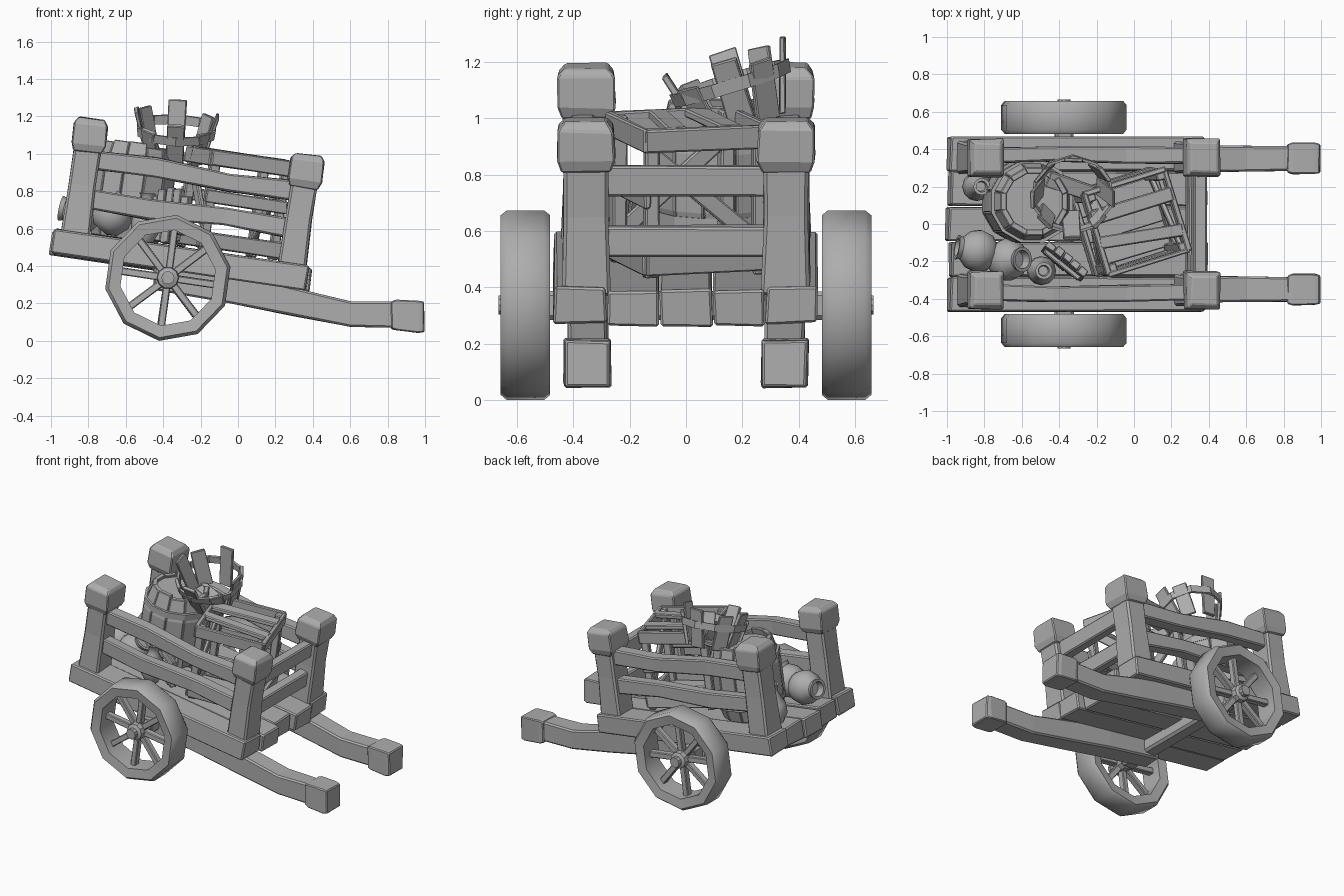
import bpy, bmesh, math, random
from mathutils import Matrix, Vector

random.seed(4)
if "Cube" in bpy.data.objects:
    bpy.data.objects.remove(bpy.data.objects["Cube"])

wood = bpy.data.materials.new("plain_grey")
wood.use_nodes = True
GREY = (0.42, 0.42, 0.42, 1)
wood.diffuse_color = GREY
wood.node_tree.nodes["Principled BSDF"].inputs["Base Color"].default_value = GREY


def place(x, y, z, rx=0, ry=0, rz=0):
    m = Matrix.Translation((x, y, z))
    for angle, axis in ((rz, 'Z'), (ry, 'Y'), (rx, 'X')):
        m = m @ Matrix.Rotation(math.radians(angle), 4, axis)
    return m


WORLD = Matrix()
BED = place(-0.3, 0, 0.5, ry=8.4)      # tilted frame of the cart bed


def finish(name, bm, matrix, bevel=0.0, smooth=0):
    bmesh.ops.recalc_face_normals(bm, faces=bm.faces)
    mesh = bpy.data.meshes.new(name)
    bm.to_mesh(mesh)
    bm.free()
    mesh.materials.append(wood)
    ob = bpy.data.objects.new(name, mesh)
    bpy.context.collection.objects.link(ob)
    ob.matrix_world = matrix
    if bevel:
        mod = ob.modifiers.new("edge_wear", 'BEVEL')
        mod.width, mod.segments = bevel, 1
    if smooth:
        bpy.ops.object.select_all(action='DESELECT')
        ob.select_set(True)
        bpy.context.view_layer.objects.active = ob
        bpy.ops.object.shade_smooth_by_angle(angle=math.radians(smooth))
    return ob


def beam(name, stations, matrix, bevel=0.01, wobble=0.0):
    """Loft of rectangles along x: each station is (x, y, z, half y, half z)."""
    bm = bmesh.new()
    rings = []
    for x, y, z, a, b in stations:
        r = lambda: random.uniform(-wobble, wobble)
        rings.append([bm.verts.new((x + r(), y + s * a + r(), z + t * b + r()))
                      for s, t in ((-1, -1), (1, -1), (1, 1), (-1, 1))])
    for p, q in zip(rings, rings[1:]):
        for i in range(4):
            j = (i + 1) % 4
            bm.faces.new((p[i], p[j], q[j], q[i]))
    bm.faces.new(rings[0])
    bm.faces.new(rings[-1])
    return finish(name, bm, matrix, bevel)


def plank(name, length, width, thick, matrix, bevel=0.006, wobble=0.004):
    h = length / 2
    return beam(name, [(s * h, 0, 0, width / 2, thick / 2) for s in (-1, 1)],
                matrix, bevel, wobble)


def lathe(name, profile, sides, matrix, closed=False, start=0, smooth=0, bevel=0):
    bm = bmesh.new()
    rings = []
    for r, h in profile:
        rings.append([bm.verts.new((r * math.cos(a), r * math.sin(a), h)) for a in
                      (math.radians(start) + math.tau * i / sides for i in range(sides))])
    pairs = list(zip(rings, rings[1:])) + ([(rings[-1], rings[0])] if closed else [])
    for p, q in pairs:
        for i in range(sides):
            j = (i + 1) % sides
            bm.faces.new((p[i], p[j], q[j], q[i]))
    if not closed:
        bm.faces.new(rings[0])
        bm.faces.new(rings[-1])
    return finish(name, bm, matrix, bevel, smooth)


# Bed boards, the outer ones carrying the posts
for i in range(5):
    shift = (0, 0.012, -0.015, 0.008, 0)[i]
    drop = (0, -0.008, -0.012, -0.006, 0)[i]
    plank("bed_board", 1.375 + shift, 0.184, 0.13,
          BED @ place(shift, (i - 2) * 0.188, -0.065 + drop), 0.008, 0.005)

for side in (-1, 1):
    label = "left" if side > 0 else "right"

    # Corner posts with heavy chamfered caps
    for u, end in ((-0.576, "back"), (0.597, "front")):
        top = 0.61 if u < 0 else 0.59
        up = BED @ place(u, side * 0.355, 0, ry=-90)
        beam(end + "_post", [(-0.03, 0, 0, 0.088, 0.078), (0.25, 0, 0, 0.08, 0.07),
                             (top - 0.12, 0, 0, 0.082, 0.072)], up, 0.012, 0.004)
        beam(end + "_post_cap", [(top - 0.18, 0, 0, 0.088, 0.076),
                                 (top - 0.14, 0, 0, 0.103, 0.092),
                                 (top - 0.03, 0, 0, 0.1, 0.09),
                                 (top, 0, 0, 0.075, 0.068)], up, 0.006, 0.004)

    # Side rails, slightly bowed
    for w, bow in ((0.39, 0.012), (0.185, -0.012)):
        beam(label + "_side_rail", [(-0.56, side * 0.365, w, 0.042, 0.05),
                                    (-0.2, side * 0.375, w + bow, 0.04, 0.054),
                                    (0.2, side * 0.37, w - bow, 0.044, 0.048),
                                    (0.58, side * 0.365, w, 0.042, 0.054)], BED, 0.008, 0.004)

    # Pull handles with block grips
    y = side * 0.35
    beam(label + "_handle", [(-0.45, y, 0.345, 0.07, 0.07), (-0.04, y, 0.28, 0.072, 0.078),
                             (0.3, y, 0.208, 0.072, 0.075), (0.6, y, 0.143, 0.068, 0.068),
                             (0.84, y, 0.14, 0.066, 0.068)], WORLD, 0.01, 0.003)
    beam(label + "_handle_grip", [(0.82, y, 0.138, 0.075, 0.074), (0.85, y, 0.138, 0.084, 0.08),
                                  (0.965, y, 0.13, 0.084, 0.086), (0.995, y, 0.128, 0.076, 0.08)],
         WORLD, 0.006, 0.003)

    # Wheel: ten-sided rim, spokes, hub
    wheel = place(-0.375, side * 0.57, 0.337, rx=90)
    lathe(label + "_wheel_rim", [(0.258, -0.078), (0.322, -0.088), (0.34, -0.066), (0.34, 0.066),
                                 (0.322, 0.088), (0.258, 0.078)], 10, wheel, True, 82, 40)
    for k in range(8):
        plank(label + "_spoke", 0.25, 0.04, 0.045,
              wheel @ place(0, 0, 0, rz=k * 45 + 37) @ place(0.15, 0, 0), 0.005, 0.002)
    lathe(label + "_hub", [(0.035, -0.095), (0.035, -0.065), (0.056, -0.055), (0.062, 0),
                           (0.056, 0.055), (0.035, 0.065), (0.035, 0.095)], 10, wheel, smooth=30)

# Axle and front cross rails
plank("axle", 1.04, 0.1, 0.1, place(-0.375, 0, 0.337, rz=90), 0.015)
for w in (0.37, 0.155):
    plank("front_rail", 0.6, 0.07, 0.108, BED @ place(0.6, 0, w, rz=90), 0.008)

# Slatted crate, open at the top
crate = BED @ place(0.24, 0.01, 0, rz=17)
for sx in (-1, 1):
    for sy in (-1, 1):
        plank("crate_corner", 0.53, 0.05, 0.05, crate @ place(sx * 0.2, sy * 0.2, 0.27, ry=90))
for k in range(4):
    face = crate @ place(0, 0, 0, rz=90 * k)
    for h in (0.06, 0.5):
        plank("crate_slat", 0.46, 0.03, 0.085, face @ place(0, -0.225, h))
    if k % 2:
        plank("crate_brace", 0.55, 0.025, 0.06, face @ place(0, -0.2, 0.28, ry=40))
    else:
        plank("crate_slat", 0.46, 0.025, 0.07, face @ place(0, -0.222, 0.29))
for y in (-0.14, 0, 0.14):
    plank("crate_floor_board", 0.43, 0.11, 0.025, crate @ place(0, y, 0.03))
plank("crate_top_board", 0.46, 0.08, 0.03, crate @ place(0, 0.09, 0.53))
plank("crate_top_board", 0.46, 0.07, 0.03, crate @ place(0, -0.08, 0.53, rz=-8))

# Barrel with separate staves, lid and hoops
barrel = BED @ place(-0.31, 0.12, 0)
for k in range(12):
    stave = barrel @ place(0, 0, 0, rz=30 * k) @ place(0, 0, 0, ry=-90)
    top = 0.51 + random.uniform(-0.015, 0.015)
    beam("barrel_stave", [(0, 0, -0.165, 0.046, 0.016), (0.15, 0, -0.205, 0.056, 0.016),
                          (0.36, 0, -0.205, 0.056, 0.016), (top, 0, -0.165, 0.046, 0.016)],
         stave, 0.004)
lathe("barrel_lid", [(0.165, 0.455), (0.165, 0.48)], 12, barrel)
for h in (0.11, 0.4):
    lathe("barrel_hoop", [(0.2, h - 0.022), (0.228, h - 0.022), (0.228, h + 0.022),
                          (0.2, h + 0.022)], 12, barrel, True, 15)

# Broken bucket resting on the barrel and crate
bucket = place(-0.33, 0.16, 1.125, rx=17, ry=3)
lathe("bucket_hoop", [(0.2, -0.024), (0.215, -0.024), (0.222, 0.024), (0.207, 0.024)],
      10, bucket, True, 18)
for angle, length in ((0, 0.26), (36, 0.22), (90, 0.27), (144, 0.25), (180, 0.27),
                      (225, 0.2), (270, 0.26), (315, 0.2)):
    plank("bucket_stave", length, 0.095, 0.022,
          bucket @ place(0, 0, 0, rz=angle) @ place(0.183, 0, length / 2 - 0.16, ry=-74), 0.004)
plank("bucket_floor", 0.26, 0.09, 0.025, bucket @ place(0, 0, -0.14, rz=-20))

# Round plank lid leaning behind the side rail
lid = place(-0.37, -0.2, 0.67, rz=-38) @ place(0, 0, 0, rx=80)
for k in range(-2, 3):
    half = math.sqrt(0.15 ** 2 - (k * 0.054) ** 2)
    plank("lid_plank", half * 2, 0.05, 0.04, lid @ place(k * 0.054, 0, 0, rz=90), 0.004)
plank("lid_batten", 0.24, 0.05, 0.03, lid @ place(0, 0.03, 0.03))

# Pottery at the open back
pot = [(0.05, 0), (0.095, 0.035), (0.115, 0.1), (0.1, 0.15), (0.06, 0.19), (0.068, 0.215),
       (0.05, 0.215), (0.045, 0.17)]
jar = [(0.045, 0), (0.078, 0.06), (0.075, 0.13), (0.035, 0.2), (0.032, 0.24), (0.046, 0.26),
       (0.03, 0.26), (0.025, 0.22)]
lathe("round_pot", pot, 14, place(-0.74, -0.16, 0.665, ry=-78, rz=-10), smooth=50)
lathe("tilted_pot", pot, 14, place(-0.74, -0.19, 0.6, ry=42), smooth=50)
lathe("tall_jar", jar, 12, place(-0.85, 0.2, 0.575, ry=8), smooth=50)
lathe("small_bottle", jar, 12, place(-0.5, -0.25, 0.53, ry=4), smooth=50)
